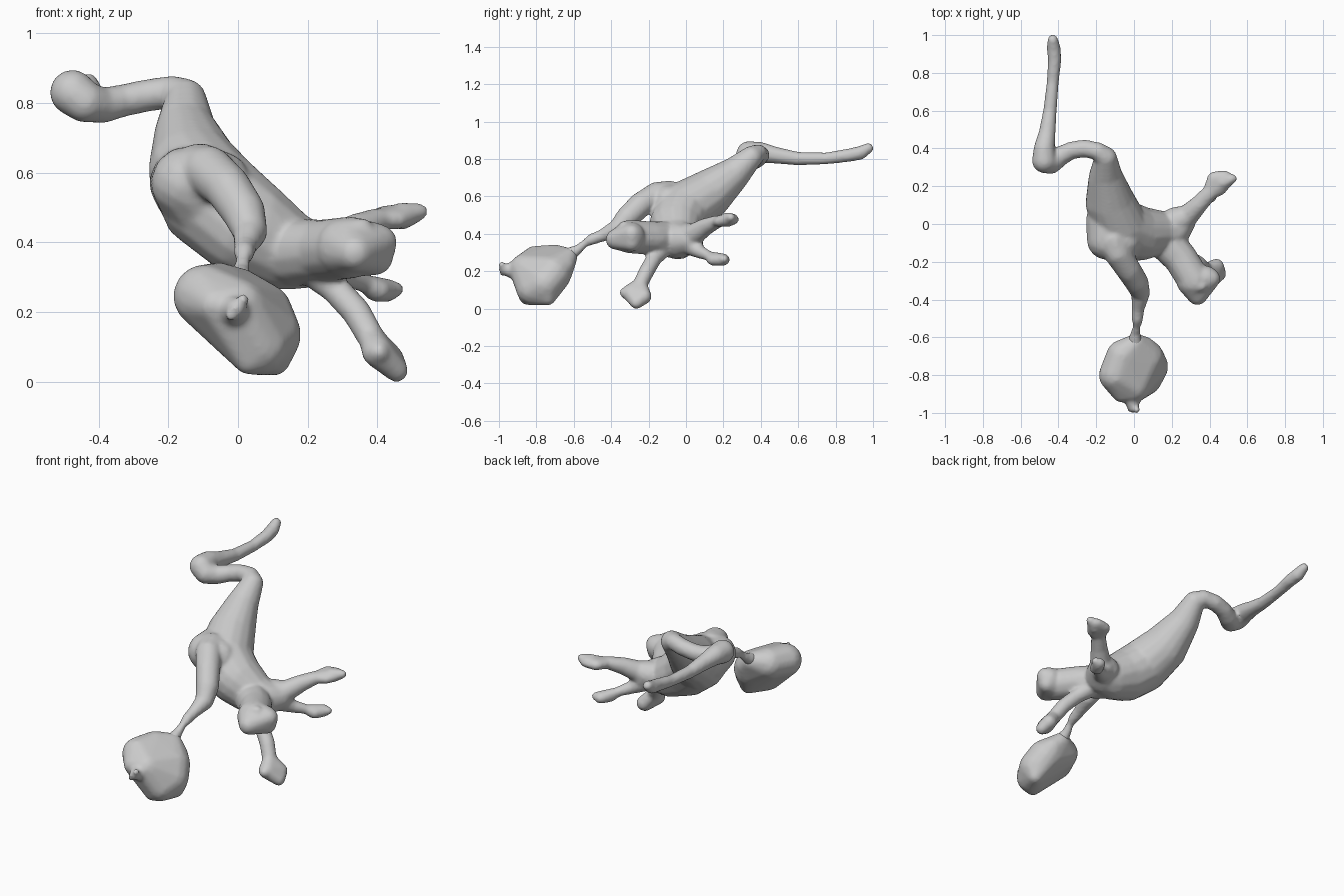
import bpy, bmesh, math
from mathutils import Vector


def ball(x, y, z, r, flat=1.0, n=90):
    """Evenly spread points on a (flattened) sphere."""
    pts = []
    for i in range(n):
        c = 1 - 2 * (i + 0.5) / n
        s, a = math.sqrt(1 - c * c), i * 2.399963
        pts.append(Vector((x + r * s * math.cos(a), y + r * s * math.sin(a), z + r * c * flat)))
    return pts


def hull(bm, balls):
    """Wrap a group of balls in one closed convex skin."""
    verts = [bm.verts.new(p) for b in balls for p in ball(*b)]
    bmesh.ops.convex_hull(bm, input=verts)
    loose = [v for v in verts if v.is_valid and not v.link_faces]
    bmesh.ops.delete(bm, geom=loose, context='VERTS')


def limb(bm, balls):
    """Chain of tapered capsules through the given balls."""
    for a, b in zip(balls, balls[1:]):
        hull(bm, [a, b])


def finish(name, bm, voxel, smooth):
    me = bpy.data.meshes.new(name)
    bmesh.ops.recalc_face_normals(bm, faces=bm.faces[:])
    bm.to_mesh(me)
    bm.free()
    ob = bpy.data.objects.new(name, me)
    bpy.context.collection.objects.link(ob)
    rm = ob.modifiers.new("blend", 'REMESH')
    rm.mode = 'VOXEL'
    rm.voxel_size = voxel
    rm.use_smooth_shade = True
    sm = ob.modifiers.new("soften", 'SMOOTH')
    sm.factor, sm.iterations = 0.5, smooth
    return ob


# Creature: torso, neck, head, limbs and tail merged into one skin
bm = bmesh.new()

# torso from rump to shoulders
limb(bm, [(-.150, .35, .81, .060), (-.150, .25, .715, .090), (-.125, .11, .605, .133),
          (-.075, -.015, .525, .153), (.02, -.05, .445, .147), (.13, -.045, .38, .118),
          (.20, -.04, .367, .098), (.255, .02, .37, .075)])
# flank and hip
hull(bm, [(-.15, .02, .57, .105), (-.145, -.085, .57, .105), (-.08, -.02, .52, .14),
          (-.06, -.09, .565, .100)])
# neck and head
limb(bm, [(.16, -.09, .37, .098), (.245, -.18, .377, .090), (.32, -.30, .385, .090)])
hull(bm, [(.31, -.30, .385, .087), (.335, -.375, .37, .055), (.38, -.29, .39, .07),
          (.405, -.29, .40, .052), (.395, -.29, .355, .05)])
# ear
limb(bm, [(.33, -.32, .42, .05), (.36, -.33, .445, .025)])

# hind leg reaching forward to the bag
limb(bm, [(-.11, -.09, .595, .09), (-.085, -.155, .605, .073), (-.03, -.24, .557, .067),
          (.015, -.31, .49, .063), (.035, -.365, .43, .050), (.022, -.45, .39, .033),
          (.018, -.505, .37, .030), (.015, -.54, .35, .020), (.008, -.58, .315, .026),
          (.005, -.63, .285, .04)])
# upper far arm with flat paw
limb(bm, [(.22, .01, .38, .080), (.28, .04, .395, .060), (.34, .10, .435, .048),
          (.40, .165, .465, .042, .8)])
hull(bm, [(.40, .165, .465, .038, .8), (.43, .235, .475, .045, .7), (.48, .235, .478, .048, .7),
          (.455, .185, .465, .035, .8)])
limb(bm, [(.47, .22, .475, .04), (.522, .24, .488, .024)])
# lower far arm with paw
limb(bm, [(.26, .03, .34, .058), (.31, .07, .305, .036), (.36, .115, .285, .028)])
hull(bm, [(.36, .115, .285, .024), (.40, .15, .262, .040, .85), (.425, .195, .262, .040, .85)])
limb(bm, [(.42, .18, .262, .035), (.455, .205, .265, .022)])
# front leg down to the ground
limb(bm, [(.21, -.12, .33, .055), (.275, -.17, .27, .042), (.34, -.21, .20, .042),
          (.38, -.245, .13, .040)])
hull(bm, [(.38, -.245, .13, .036), (.40, -.30, .085, .045), (.435, -.225, .065, .042),
          (.455, -.265, .032, .034)])
limb(bm, [(.40, -.29, .09, .042), (.405, -.325, .085, .030)])

# tail: sideways, sharp bend, then straight back
limb(bm, [(-.150, .35, .81, .060), (-.19, .385, .832, .047), (-.26, .40, .822, .047),
          (-.33, .39, .807, .047), (-.39, .36, .793, .052), (-.44, .325, .803, .060),
          (-.475, .335, .83, .066), (-.475, .40, .835, .056), (-.46, .48, .82, .045),
          (-.445, .60, .802, .036), (-.43, .75, .803, .032), (-.42, .87, .82, .036),
          (-.425, .93, .832, .037), (-.43, .975, .858, .028)])
finish("creature", bm, 0.010, 5)

# Bag: lumpy tilted sack with a small knot at the front
bm = bmesh.new()
hull(bm, [(-.095, -.80, .245, .092), (-.06, -.70, .255, .088), (.085, -.755, .135, .097),
          (.06, -.71, .19, .100), (.06, -.82, .105, .088), (.03, -.85, .062, .042),
          (.105, -.74, .062, .045), (-.065, -.89, .22, .055), (.0, -.86, .21, .085),
          (.01, -.63, .275, .050), (.055, -.65, .23, .055)])
limb(bm, [(-.01, -.92, .205, .048), (-.005, -.975, .21, .026)])
limb(bm, [(0, -.965, .21, .024), (.015, -.985, .235, .017)])
limb(bm, [(0, -.965, .21, .024), (-.02, -.98, .19, .017)])
finish("bag", bm, 0.010, 5)
